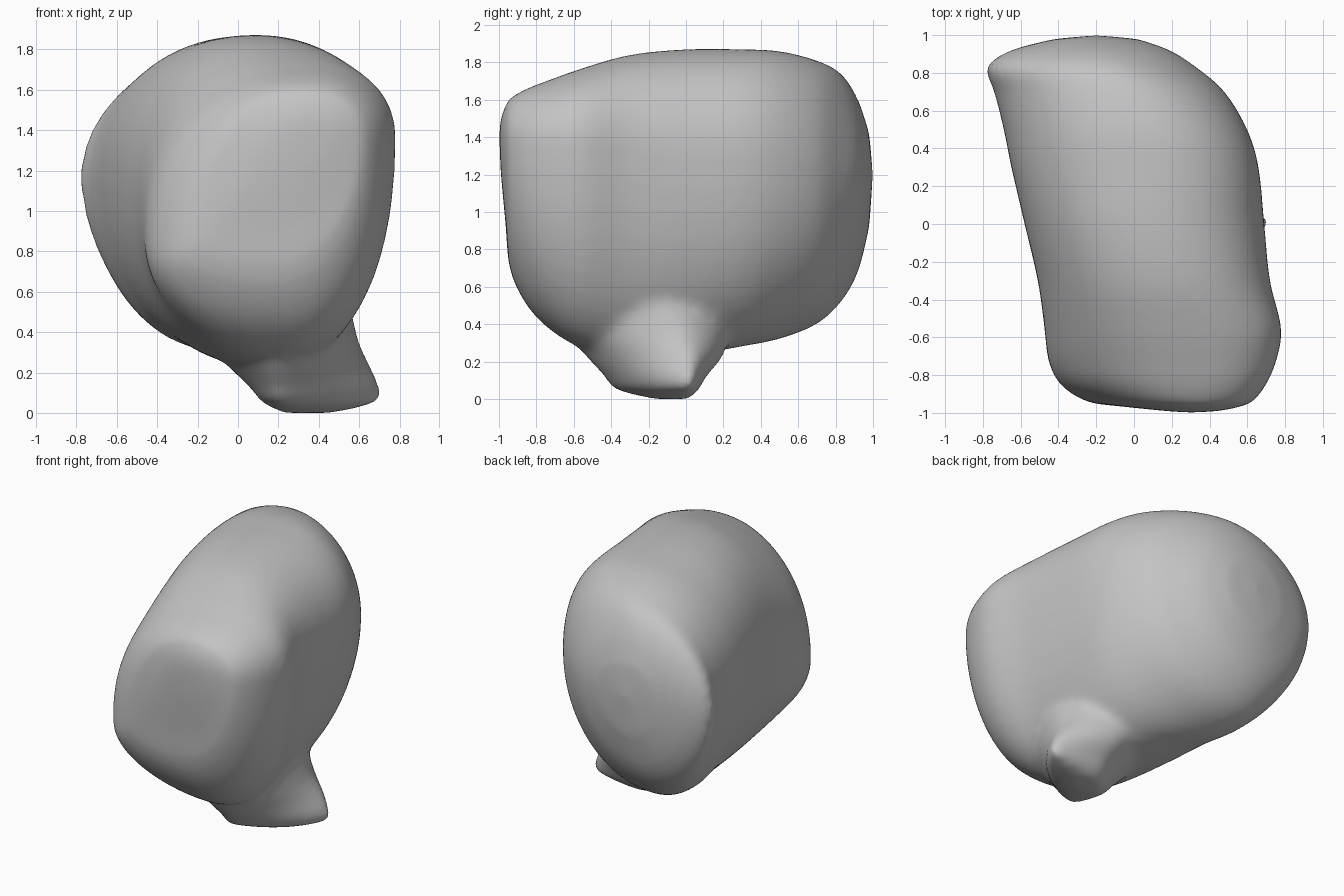
import bpy
import bmesh
import math

old = bpy.data.objects.get("Cube")
if old:
    bpy.data.objects.remove(old, do_unlink=True)

SIDES = 48
STEPS = 5


def ring(left, top, right, bottom, power):
    """Closed lopsided superellipse through its four extreme points."""
    points = []
    for i in range(SIDES):
        angle = 2 * math.pi * i / SIDES
        c, s = math.cos(angle), math.sin(angle)
        side = right if c >= 0 else left
        end = top if s >= 0 else bottom
        u = end[0] + (side[0] - end[0]) * abs(c) ** (2 / power)
        v = side[1] + (end[1] - side[1]) * abs(s) ** (2 / power)
        points.append((u, v))
    return points


def refine(sections):
    """Add smoothly curved in-between sections (Catmull-Rom)."""
    padded = [sections[0]] + sections + [sections[-1]]
    result = []
    for a, b, c, d in zip(padded, padded[1:], padded[2:], padded[3:]):
        for step in range(STEPS):
            t = step / STEPS
            result.append([
                q + t / 2 * (r - p + t * (2 * p - 5 * q + 4 * r - s
                                          + t * (3 * (q - r) + s - p)))
                for p, q, r, s in zip(a, b, c, d)])
    return result + [sections[-1]]


def loft(bm, sections, place, caps):
    """Skin a row of rings and close both ends on the cap points."""
    rings = []
    for level, *r in refine(sections):
        outline = ring(r[0:2], r[2:4], r[4:6], r[6:8], r[8])
        rings.append([bm.verts.new(place(level, u, v)) for u, v in outline])
    faces = []
    for a, b in zip(rings, rings[1:]):
        for i in range(SIDES):
            j = (i + 1) % SIDES
            faces.append(bm.faces.new((a[i], a[j], b[j], b[i])))
    for outline, cap in ((rings[0], caps[0]), (rings[-1], caps[1])):
        tip = bm.verts.new(place(*cap))
        for i in range(SIDES):
            faces.append(bm.faces.new((outline[i], outline[(i + 1) % SIDES], tip)))
    bmesh.ops.recalc_face_normals(bm, faces=faces)


# Main mass, front to back: y, then left, top, right and bottom points in x, z,
# then the squareness of the outline
body_sections = [
    (-.99, .16, 1.34, .32, 1.51, .46, 1.42, .3, 1.2, 2),
    (-.965, -.08, 1, .34, 1.57, .57, 1.4, .22, .94, 2),
    (-.94, -.25, .82, .34, 1.61, .63, 1.38, .18, .69, 2.1),
    (-.85, -.39, .81, .34, 1.66, .7, 1.37, .2, .5, 2.2),
    (-.72, -.455, .85, .31, 1.71, .755, 1.37, .22, .365, 2.2),
    (-.55, -.475, .95, .25, 1.77, .78, 1.37, .22, .27, 2.2),
    (-.3, -.51, 1.05, .17, 1.84, .72, 1.34, .18, .22, 2.2),
    (0, -.58, 1.12, .1, 1.87, .69, 1.3, .12, .23, 2.2),
    (.3, -.65, 1.15, .07, 1.87, .66, 1.3, .02, .28, 2.2),
    (.5, -.69, 1.15, .03, 1.86, .6, 1.27, -.13, .32, 2.15),
    (.7, -.74, 1.15, -.05, 1.81, .48, 1.22, -.23, .4, 2.05),
    (.83, -.78, 1.18, -.15, 1.74, .33, 1.2, -.26, .52, 1.9),
    (.92, -.65, 1.18, -.2, 1.6, .19, 1.2, -.26, .68, 1.9),
    (.98, -.42, 1.2, -.22, 1.42, .02, 1.2, -.24, .92, 2),
]

# Foot, bottom to top: z, then left, back, right and front points in x, y,
# then the squareness of the outline
foot_sections = [
    (0, .22, -.1, .35, .02, .47, -.02, .3, -.17, 1.8),
    (.05, .12, -.15, .35, .07, .69, .03, .2, -.38, 1.45),
    (.12, .06, -.15, .35, .11, .71, .03, .2, -.44, 1.45),
    (.23, -.05, -.15, .3, .2, .66, .02, .2, -.54, 1.5),
    (.35, -.15, -.15, .25, .23, .6, -.04, .2, -.62, 1.7),
    (.52, -.2, -.15, .2, .25, .56, -.14, .2, -.66, 1.8),
]

bm = bmesh.new()
loft(bm, body_sections, lambda y, x, z: (x, y, z), ((-1, .3, 1.42), (1, -.2, 1.2)))
loft(bm, foot_sections, lambda z, x, y: (x, y, z), ((0, .35, -.08), (.6, .2, -.15)))
mesh = bpy.data.meshes.new("boulder")
bm.to_mesh(mesh)
bm.free()

boulder = bpy.data.objects.new("boulder", mesh)
bpy.context.collection.objects.link(boulder)

# Fuse the two masses and soften the seam
fuse = boulder.modifiers.new("fuse", "REMESH")
fuse.mode = "VOXEL"
fuse.voxel_size = .025
fuse.use_smooth_shade = True
soften = boulder.modifiers.new("soften", "SMOOTH")
soften.factor = .5
soften.iterations = 16

# Plain stone colour
stone = bpy.data.materials.new("stone grey")
stone.use_nodes = True
grey = (.55, .55, .55, 1)
stone.diffuse_color = grey
stone.node_tree.nodes["Principled BSDF"].inputs["Base Color"].default_value = grey
mesh.materials.append(stone)
for poly in mesh.polygons:
    poly.use_smooth = True
